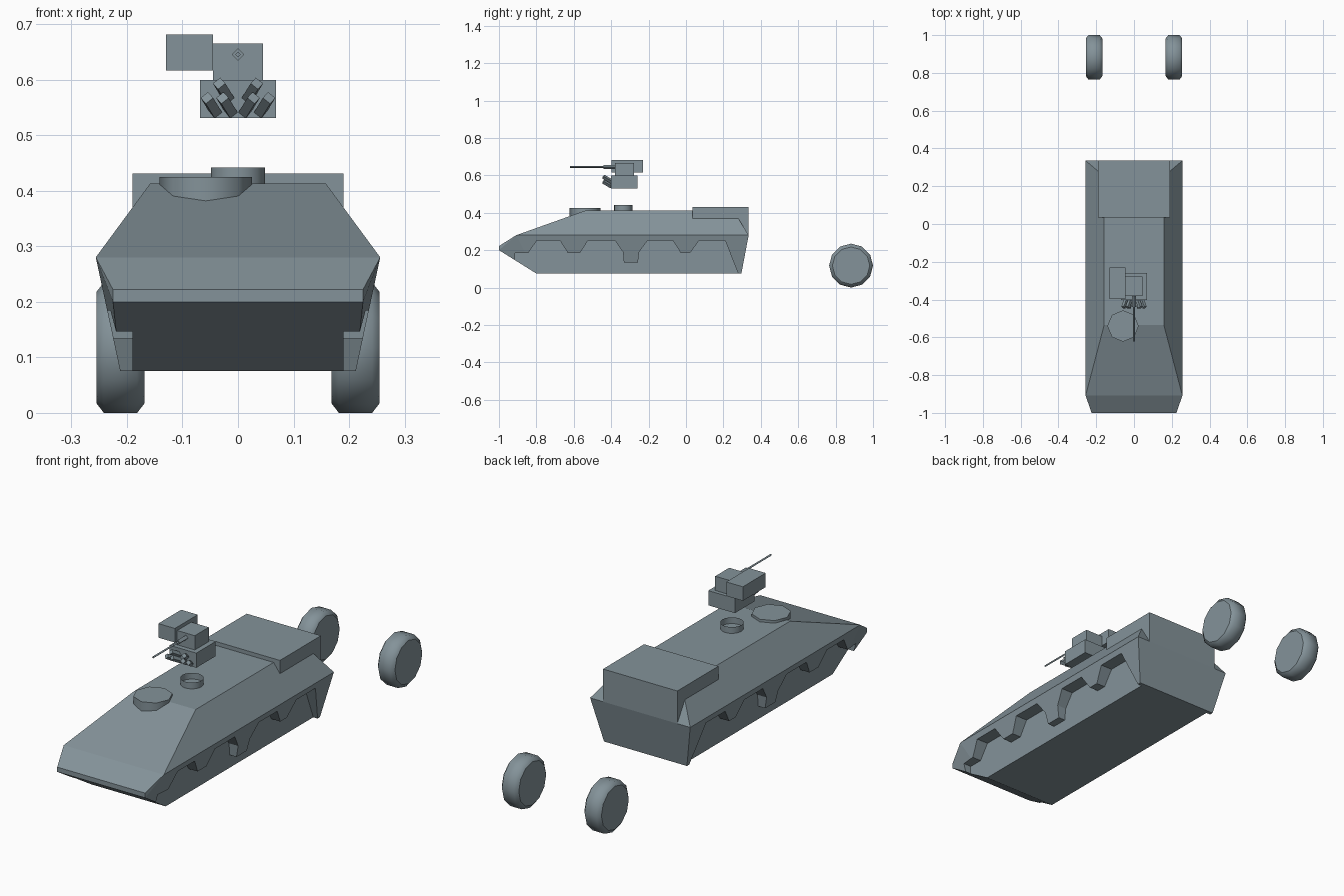
import bpy, bmesh, math
from mathutils import Vector

if "Cube" in bpy.data.objects:
    bpy.data.objects.remove(bpy.data.objects["Cube"])

paint = bpy.data.materials.new("blue_grey_paint")
paint.diffuse_color = (0.23, 0.29, 0.32, 1)
paint.use_nodes = True
paint.node_tree.nodes["Principled BSDF"].inputs["Base Color"].default_value = paint.diffuse_color


def finish(name, bm, smooth=None):
    bmesh.ops.recalc_face_normals(bm, faces=bm.faces)
    me = bpy.data.meshes.new(name)
    bm.to_mesh(me)
    bm.free()
    me.materials.append(paint)
    if smooth:
        me.shade_smooth()
        me.set_sharp_from_angle(angle=math.radians(smooth))
    ob = bpy.data.objects.new(name, me)
    bpy.context.collection.objects.link(ob)
    return ob


def box(name, x, y, z):
    bm = bmesh.new()
    bmesh.ops.create_cube(bm, size=1)
    for v in bm.verts:
        v.co = [(a + b) / 2 + c * (b - a) for (a, b), c in zip((x, y, z), v.co)]
    return finish(name, bm)


def rod(name, start, end, r, sides, smooth=None, caps=True):
    """Straight prism between two points."""
    a, b = Vector(start), Vector(end)
    bm = bmesh.new()
    bmesh.ops.create_cone(bm, cap_ends=caps, segments=sides, radius1=r, radius2=r,
                          depth=(b - a).length)
    rot = (b - a).to_track_quat('Z', 'Y')
    for v in bm.verts:
        v.co = rot @ v.co + (a + b) / 2
    return finish(name, bm, smooth)


# Hull: faceted wedge shape
bm = bmesh.new()
half = [(.225, -1, .200), (.225, -1, .222), (.256, -.908, .28), (.158, -.535, .413),
        (.158, .253, .413), (.256, .335, .28), (.212, .296, .075), (.212, -.80, .075)]
for x, y, z in half:
    for s in (-1, 1):
        bm.verts.new((s * x, y, z))
bmesh.ops.convex_hull(bm, input=bm.verts)
bmesh.ops.dissolve_limit(bm, angle_limit=math.radians(1), verts=bm.verts, edges=bm.edges)
hull = finish("hull", bm)

# Wheel wells: scalloped cut along each side
scallop = [(-.914, -.1), (-.914, .184), (-.845, .184), (-.797, .252), (-.674, .252),
           (-.631, .184), (-.567, .184), (-.524, .252), (-.38, .252), (-.337, .19),
           (-.332, .134), (-.257, .134), (-.251, .19), (-.205, .252), (-.07, .252),
           (-.027, .184), (.021, .184), (.07, .252), (.209, .252), (.279, .075), (.348, -.1)]
for s in (-1, 1):
    bm = bmesh.new()
    f = bm.faces.new([bm.verts.new((s * .19, y, z)) for y, z in scallop])
    ext = bmesh.ops.extrude_face_region(bm, geom=[f])
    bmesh.ops.translate(bm, vec=(s * .2, 0, 0),
                        verts=[g for g in ext["geom"] if isinstance(g, bmesh.types.BMVert)])
    cutter = finish("well_cutter", bm)
    cutter.hide_render = True
    cutter.hide_viewport = True
    mod = hull.modifiers.new("wells", 'BOOLEAN')
    mod.operation = 'DIFFERENCE'
    mod.solver = 'EXACT'
    mod.object = cutter

# Bake the cut and drop the cutters
dg = bpy.context.evaluated_depsgraph_get()
hull_mesh = bpy.data.meshes.new_from_object(hull.evaluated_get(dg))
hull.modifiers.clear()
hull.data = hull_mesh
for ob in [o for o in bpy.data.objects if o.name.startswith("well_cutter")]:
    bpy.data.objects.remove(ob)

# Raised rear compartment
box("rear_compartment", (-.19, .19), (.035, .335), (.28, .431))

# Hatches
rod("driver_hatch", (-.058, -.54, .37), (-.058, -.54, .425), .083, 8, 50)
rod("turret_ring", (0, -.336, .41), (0, -.336, .442), .049, 16, 40, caps=False)

# Weapon station
box("station_base", (-.068, .068), (-.402, -.260), (.531, .599))
box("gun_housing", (-.045, .045), (-.380, -.278), (.599, .665))
box("ammo_box", (-.130, -.045), (-.397, -.230), (.616, .681))
rod("barrel_sleeve", (0, -.375, .645), (0, -.44, .645), .011, 4)
rod("barrel", (0, -.43, .645), (0, -.621, .645), .005, 4)

# Smoke launchers: three per side, angled up and out
for s in (-1, 1):
    for x, z in ((.040, .541), (.018, .567), (.012, .541)):
        rod("smoke_launcher", (s * x, -.398, z), (s * (x + .016), -.442, z + .026), .012, 4)

# Wheels: lathed 12-sided tyres with rounded shoulders
profile = [(-.0435, .100), (-.030, .1175), (.030, .1175), (.0435, .100)]
for s in (-1, 1):
    bm = bmesh.new()
    rings = [[bm.verts.new((s * .2115 + dx, .8825 + r * math.sin(i * math.pi / 6),
                            .1175 + r * math.cos(i * math.pi / 6))) for i in range(12)]
             for dx, r in profile]
    for a, b in zip(rings, rings[1:]):
        for i in range(12):
            j = (i + 1) % 12
            bm.faces.new((a[i], a[j], b[j], b[i]))
    bm.faces.new(rings[0])
    bm.faces.new(rings[-1])
    wheel = finish("wheel", bm, 60)
    for e in wheel.data.edges:  # keep flat side discs crisp
        v = [wheel.data.vertices[k].co for k in e.vertices]
        if all(abs(abs(c.x - s * .2115) - .0435) < 1e-4 for c in v):
            e.use_edge_sharp = True
